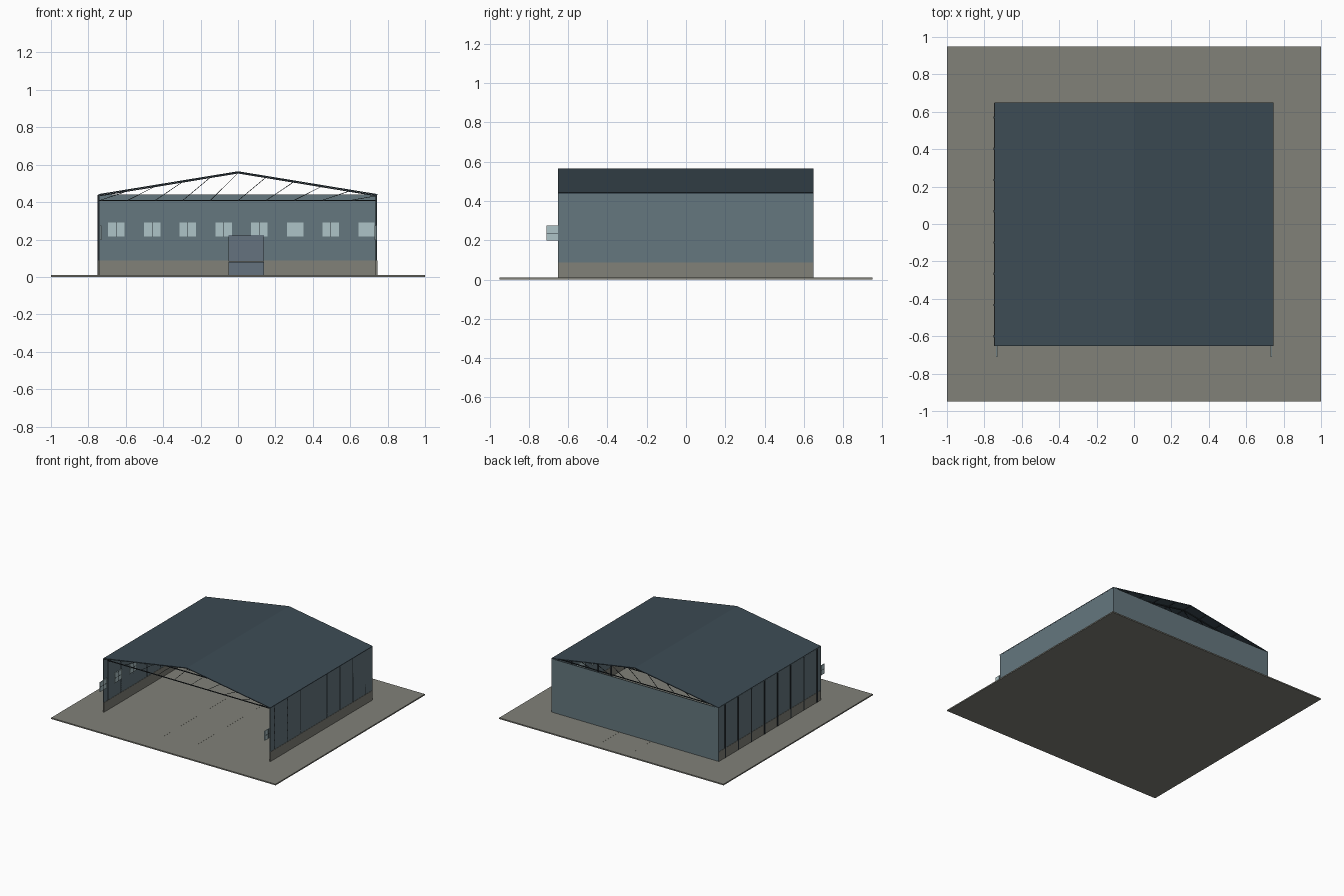
import bpy, bmesh
from mathutils import Vector

if "Cube" in bpy.data.objects:
    bpy.data.objects.remove(bpy.data.objects["Cube"])


def mat(name, r, g, b):
    m = bpy.data.materials.new(name)
    m.diffuse_color = (r, g, b, 1)
    m.use_nodes = True
    m.node_tree.nodes["Principled BSDF"].inputs["Base Color"].default_value = m.diffuse_color
    return m


CONCRETE = mat("concrete", .22, .22, .19)
WALL = mat("wall_sheet", .13, .185, .21)
ROOF = mat("roof_sheet", .045, .07, .088)
STEEL = mat("dark_steel", .02, .027, .033)
GLASS = mat("glass", .42, .55, .57)
DOOR = mat("door_grey", .13, .17, .21)


class Part:
    """Collects boxes and bars into one object."""
    def __init__(self, name, material):
        self.name, self.material, self.bm = name, material, bmesh.new()

    def box(self, x0, x1, y0, y1, z0, z1):
        vs = bmesh.ops.create_cube(self.bm, size=1)["verts"]
        for v in vs:
            v.co = Vector((x0 if v.co.x < 0 else x1,
                           y0 if v.co.y < 0 else y1,
                           z0 if v.co.z < 0 else z1))

    def bar(self, a, b, w):
        a, b = Vector(a), Vector(b)
        d = b - a
        rot = d.to_track_quat('Z', 'Y')
        for v in bmesh.ops.create_cube(self.bm, size=1)["verts"]:
            c = v.co
            v.co = (a + b) / 2 + rot @ Vector((c.x * w, c.y * w, c.z * d.length))

    def done(self):
        me = bpy.data.meshes.new(self.name)
        self.bm.to_mesh(me)
        self.bm.free()
        me.materials.append(self.material)
        ob = bpy.data.objects.new(self.name, me)
        bpy.context.collection.objects.link(ob)
        return ob


W, Y0, Y1 = .742, -.652, .65       # half width, front and back of the hall
EAVE, RIDGE, CHORD, FLOOR = .437, .559, .408, .01


def roof_z(x):
    return RIDGE - (RIDGE - EAVE) * abs(x) / W


# Ground slab with floor joints
p = Part("ground_slab", CONCRETE)
p.box(-1, 1, -.95, .95, 0, FLOOR)
p.done()
p = Part("floor_joints", CONCRETE)
for x in (-.143, .14):
    p.box(x - .001, x + .001, -.76, .86, FLOOR - .002, FLOOR + .0005)
p.done()

# Sheet walls: two sides and the back, front left open
p = Part("walls", WALL)
for s in (-1, 1):
    p.box(s * W - .004, s * W + .002, Y0, Y1, FLOOR, EAVE + .003)
p.box(-W, W, Y1 - .007, Y1, FLOOR, EAVE + .003)
p.done()

# Concrete plinth along the walls
p = Part("wall_plinth", CONCRETE)
for s in (-1, 1):
    p.box(s * W - .006, s * W + .004, Y0 - .001, Y1 - .002, FLOOR, .087)
p.box(-W, W, Y1 - .011, Y1 - .002, FLOOR, .087)
p.done()

# Sheet ribs inside the back wall
p = Part("wall_ribs", WALL)
for i in range(-20, 21):
    p.box(i * .036 - .002, i * .036 + .002, Y1 - .009, Y1 - .006, .087, .40)
p.done()

# Roof sheet: thin gable profile swept along the hall
p = Part("roof", ROOF)
t = .006
pts = [(-W - .003, EAVE), (0, RIDGE), (W + .003, EAVE),
       (W + .003, EAVE + t), (0, RIDGE + t), (-W - .003, EAVE + t)]
front = [p.bm.verts.new((x, Y0, z)) for x, z in pts]
back = [p.bm.verts.new((x, Y1, z)) for x, z in pts]
for i in range(6):
    j = (i + 1) % 6
    p.bm.faces.new((front[i], front[j], back[j], back[i]))
for v in (front, back):
    p.bm.faces.new((v[0], v[1], v[4], v[5]))
    p.bm.faces.new((v[1], v[2], v[3], v[4]))
bmesh.ops.recalc_face_normals(p.bm, faces=p.bm.faces)
p.done()

# Eight trusses with columns
truss = Part("roof_trusses", STEEL)
cols = Part("columns", STEEL)
step = 2 * W / 10
for k in range(8):
    y = -.6 + k * .167
    truss.bar((-W, y, CHORD), (W, y, CHORD), .006)
    for s in (-1, 1):
        truss.bar((s * W, y, EAVE - .003), (0, y, RIDGE - .003), .006)
        cols.box(s * W - .008, s * W + .002, y - .006, y + .006, FLOOR, EAVE)
    for i in range(10):
        xa = -W + i * step
        xb = xa + step
        truss.bar((xa, y, CHORD), (xb, y, roof_z(xb) - .003), .003)
truss.done()
cols.done()

# Purlins under the roof sheet
p = Part("purlins", STEEL)
for i in range(11):
    x = max(-W + .003, min(W - .003, -W + i * step))
    z = roof_z(x) - .002
    p.bar((x, Y0 + .002, z), (x, Y1 - .002, z), .005)
p.done()

# Windows on the inner wall faces, two by two panes
glass = Part("window_panes", GLASS)
frame = Part("window_bars", STEEL)
h, zb, zt = .044, .215, .292
zm = (zb + zt) / 2
for i in range(8):
    x, y = -.65 + i * .191, Y1 - .012
    glass.box(x - h, x + h, y - .003, y + .003, zb, zt)
    frame.box(x - .001, x + .001, y - .004, y + .002, zb, zt)
    frame.box(x - h, x + h, y - .004, y + .002, zm - .001, zm + .001)
for s in (-1, 1):
    for i in range(7):
        x, y = s * (W - .008), -.667 + i * .191
        glass.box(x - .003, x + .003, y - h, y + h, zb - .017, zt - .017)
        frame.box(x - .004, x + .004, y - .001, y + .001, zb - .017, zt - .017)
        frame.box(x - .004, x + .004, y - h, y + h, zm - .018, zm - .016)
glass.done()
frame.done()

# Sectional door on the back wall
p = Part("door", DOOR)
for i in range(3):
    p.box(-.05, .14, Y1 - .02, Y1 - .008, FLOOR + i * .0715, FLOOR + .0705 + i * .0715)
p.done()
